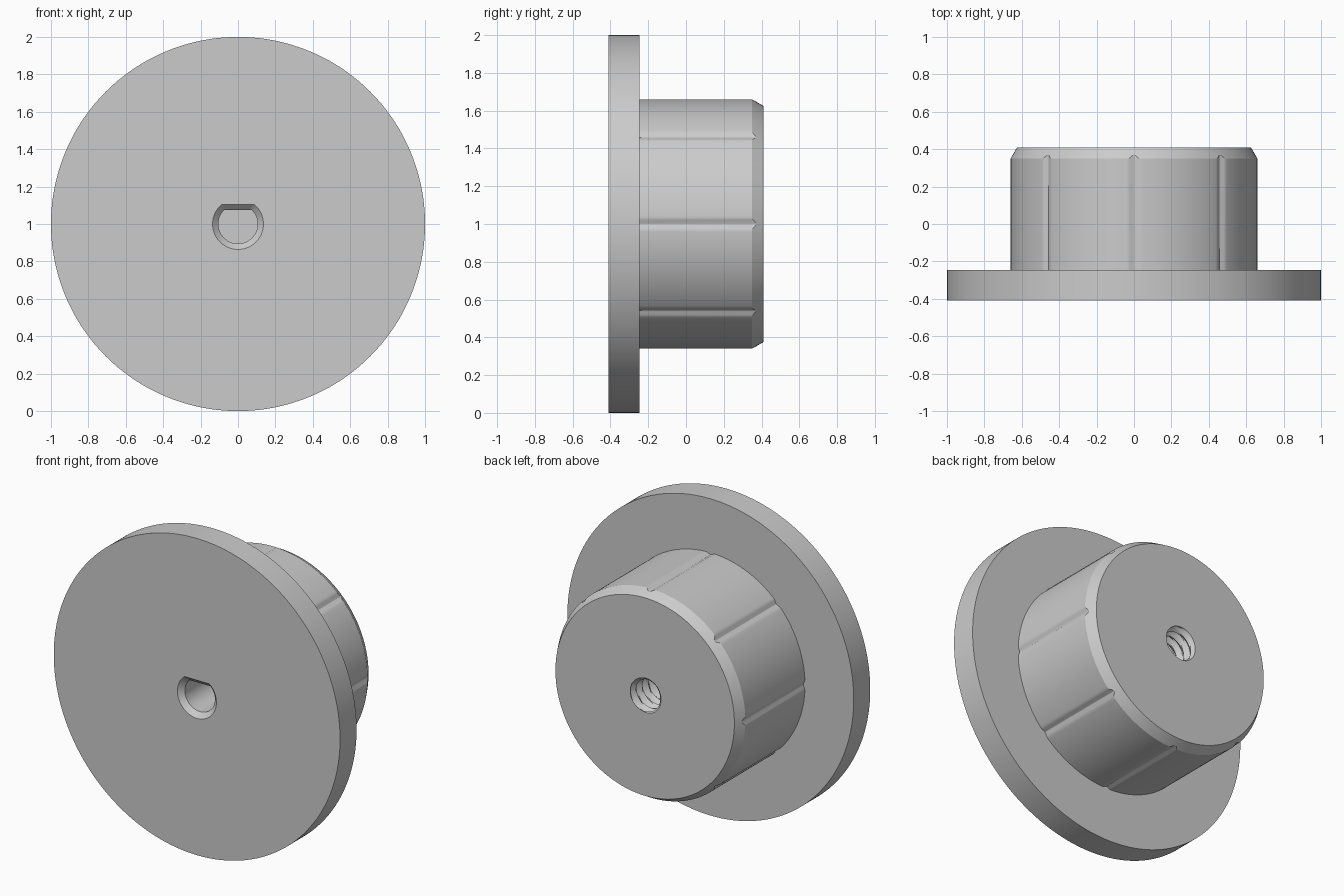
import bpy, bmesh, math

if "Cube" in bpy.data.objects:
    bpy.data.objects.remove(bpy.data.objects["Cube"])

N = 360                                   # angular steps
FRONT, STEP, CHAMFER, BACK = -0.41, -0.245, 0.35, 0.41
HUB_R, END_R = 0.66, 0.625
PITCH = 0.06

grey = bpy.data.materials.new("plain grey")
grey.diffuse_color = (0.6, 0.6, 0.6, 1)
grey.use_nodes = True
grey.node_tree.nodes["Principled BSDF"].inputs["Base Color"].default_value = grey.diffuse_color


def hub_radius(a):
    """Hub radius with eight shallow grooves, one every 45 degrees."""
    off = ((a + math.pi / 8) % (math.pi / 4) - math.pi / 8) * HUB_R
    w = 0.032
    return HUB_R - (0.012 * 0.5 * (1 + math.cos(math.pi * off / w)) if abs(off) < w else 0)


def chamfer_start(a):
    """Height at which the grooved wall runs into the conical chamfer."""
    return CHAMFER + (HUB_R - hub_radius(a)) * (BACK - CHAMFER) / (HUB_R - END_R)


def d_shape(r, flat):
    """Circle of radius r cut by a flat on its upper side."""
    return lambda a: min(r, flat / math.sin(a)) if math.sin(a) > 0.01 else r


def thread(y):
    """Helical V thread radius at depth y."""
    def radius(a):
        t = (y / PITCH - a / (2 * math.pi)) % 1
        return 0.094 + 0.026 * min(1, max(0, 1.25 * (1 - abs(2 * t - 1)) - 0.12))
    return radius


def loft(name, rings):
    """Skin rings of (radius, y), each a number or a function of angle; cap by flags."""
    bm = bmesh.new()
    loops = []
    for r, y in rings:
        loop = []
        for i in range(N):
            a = 2 * math.pi * i / N
            rr = r(a) if callable(r) else r
            yy = y(a) if callable(y) else y
            loop.append(bm.verts.new((rr * math.cos(a), yy, 1 + rr * math.sin(a))))
        loops.append(loop)
    for p, q in zip(loops, loops[1:]):
        for i in range(N):
            j = (i + 1) % N
            bm.faces.new((p[i], q[i], q[j], p[j]))
    if name == "flange":
        bm.faces.new(loops[0])            # socket floor
    else:
        bm.faces.new(loops[-1][::-1])     # threaded hole floor
    mesh = bpy.data.meshes.new(name)
    bm.to_mesh(mesh)
    bm.free()
    mesh.materials.append(grey)
    ob = bpy.data.objects.new(name, mesh)
    bpy.context.collection.objects.link(ob)
    bpy.ops.object.select_all(action='DESELECT')
    ob.select_set(True)
    bpy.context.view_layer.objects.active = ob
    bpy.ops.object.shade_smooth_by_angle(angle=math.radians(25))


# Flange with a chamfered D-shaped socket in its front
bore, mouth = d_shape(0.105, 0.075), d_shape(0.136, 0.105)
loft("flange", [(bore, -0.02), (bore, FRONT + 0.03), (mouth, FRONT),
                (1.0, FRONT), (1.0, STEP), (hub_radius, STEP)])

# Grooved hub with a chamfered end and a threaded hole in its back
steps = 40
hole = [(thread(y), y) for y in (BACK - 0.36 * k / steps for k in range(steps + 1))]
loft("hub", [(hub_radius, STEP), (hub_radius, chamfer_start), (END_R, BACK)] + hole)
